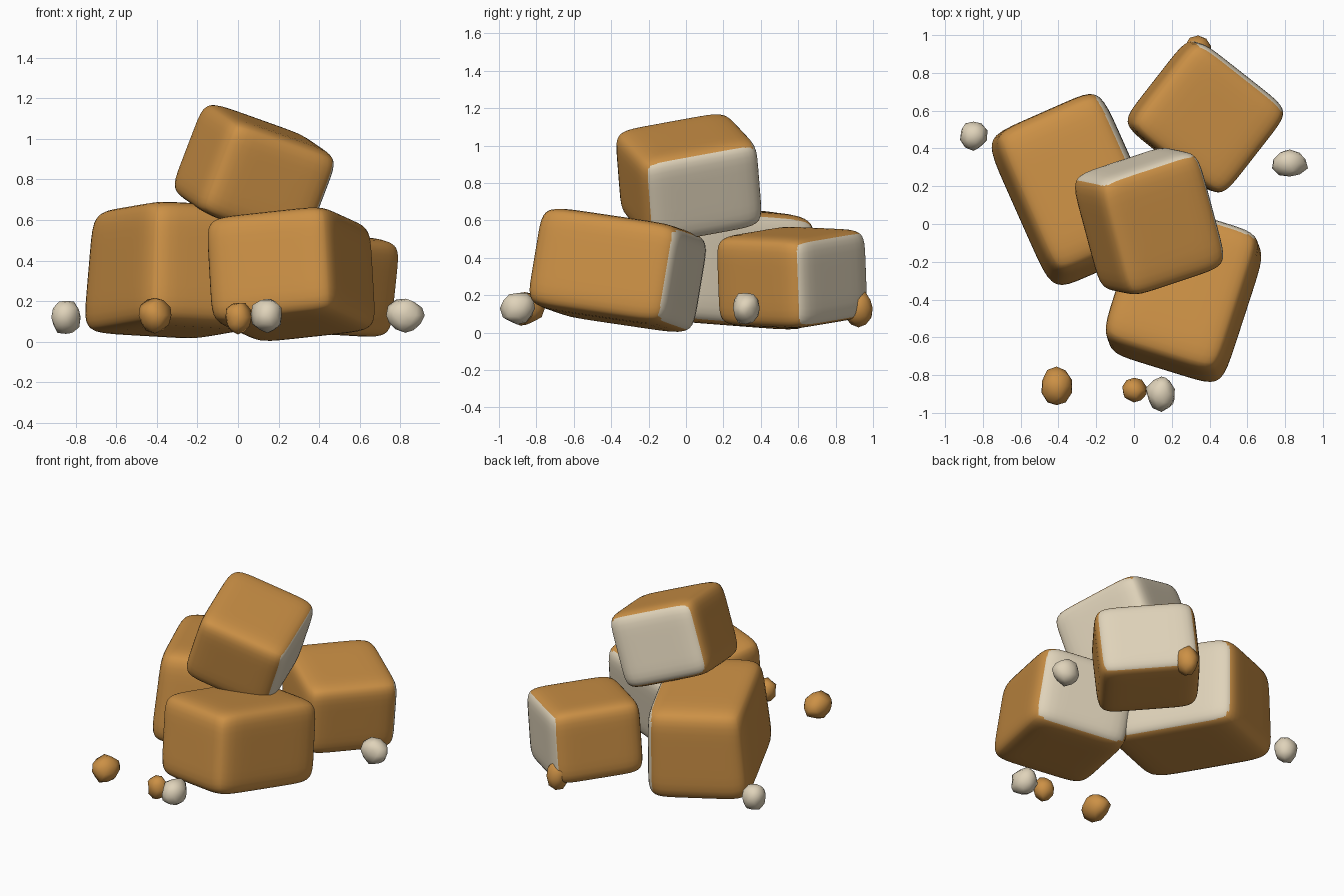
import bpy, bmesh, math, random
from mathutils import Vector, Matrix

if "Cube" in bpy.data.objects:
    bpy.data.objects.remove(bpy.data.objects["Cube"])

random.seed(4)


def material(name, color):
    m = bpy.data.materials.new(name)
    m.diffuse_color = (*color, 1)
    m.use_nodes = True
    m.node_tree.nodes["Principled BSDF"].inputs["Base Color"].default_value = m.diffuse_color
    return m


crust = material("toasted_crust", (0.60, 0.28, 0.06))
crumb = material("cream_crumb", (0.74, 0.65, 0.49))


def finish(name, bm, mats, loc, rot):
    me = bpy.data.meshes.new(name)
    for f in bm.faces:
        f.smooth = True
    bm.to_mesh(me)
    bm.free()
    for m in mats:
        me.materials.append(m)
    ob = bpy.data.objects.new(name, me)
    bpy.context.collection.objects.link(ob)
    ob.matrix_world = Matrix.Translation(loc) @ rot
    return ob


def bread_cube(name, loc, size, yaw, pitch, roll, cut_sides, taper=1.0, n=7.5):
    """Puffy rounded block; cut_sides are the local directions showing the inside."""
    bm = bmesh.new()
    bmesh.ops.create_cube(bm, size=2)
    bmesh.ops.subdivide_edges(bm, edges=bm.edges[:], cuts=15, use_grid_fill=True)
    for v in bm.verts:
        p = Vector([math.sin(c * math.pi / 2) for c in v.co])   # denser near the edges
        p /= sum(abs(c) ** n for c in p) ** (1 / n)
        k = 1 + (taper - 1) * (p.z + 1) / 2
        v.co = Vector((p.x * size[0] * k, p.y * size[1] * k, p.z * size[2])) / 2
    bm.normal_update()
    for f in bm.faces:
        if any(f.normal.dot(Vector(s)) > 0.66 for s in cut_sides):
            f.material_index = 1
    r = math.radians
    rot = (Matrix.Rotation(r(yaw), 4, 'Z') @ Matrix.Rotation(r(pitch), 4, 'X')
           @ Matrix.Rotation(r(roll), 4, 'Y'))
    return finish(name, bm, (crust, crumb), loc, rot)


def loose_crumb(name, loc, radii, mat):
    """Small lumpy fragment."""
    bm = bmesh.new()
    bmesh.ops.create_icosphere(bm, subdivisions=2, radius=1)
    for v in bm.verts:
        v.co *= random.uniform(0.88, 1.06)
        v.co = Vector([c * s for c, s in zip(v.co, radii)])
    return finish(name, bm, (mat,), loc, Matrix.Identity(4))


# Stacked bread cubes
X, Y = (1, 0, 0), (0, 1, 0)
bread_cube("front_cube", (0.262, -0.365, 0.333), (0.66, 0.80, 0.55), -18, -8, -6, [Y])
bread_cube("left_cube", (-0.305, 0.197, 0.355), (0.68, 0.91, 0.62), 24, -4, 3, [X], taper=0.91)
bread_cube("back_cube", (0.378, 0.567, 0.295), (0.64, 0.60, 0.49), -38, -2, 6, [Y])
bread_cube("top_cube", (0.08, 0.015, 0.825), (0.60, 0.66, 0.50), 15, 10, 19, [X, Y])

# Scattered crumbs
for name, loc, radii, mat in (
    ("left_crumb", (-0.85, 0.47, 0.12), (0.075, 0.08, 0.088), crumb),
    ("right_crumb", (0.825, 0.32, 0.13), (0.097, 0.077, 0.087), crumb),
    ("front_pale_crumb", (0.145, -0.90, 0.13), (0.082, 0.095, 0.092), crumb),
    ("front_left_crumb", (-0.41, -0.86, 0.13), (0.082, 0.105, 0.088), crust),
    ("front_small_crumb", (0.0, -0.88, 0.12), (0.067, 0.067, 0.08), crust),
    ("back_crumb", (0.34, 0.922, 0.13), (0.077, 0.078, 0.1), crust),
):
    loose_crumb(name, loc, radii, mat)
